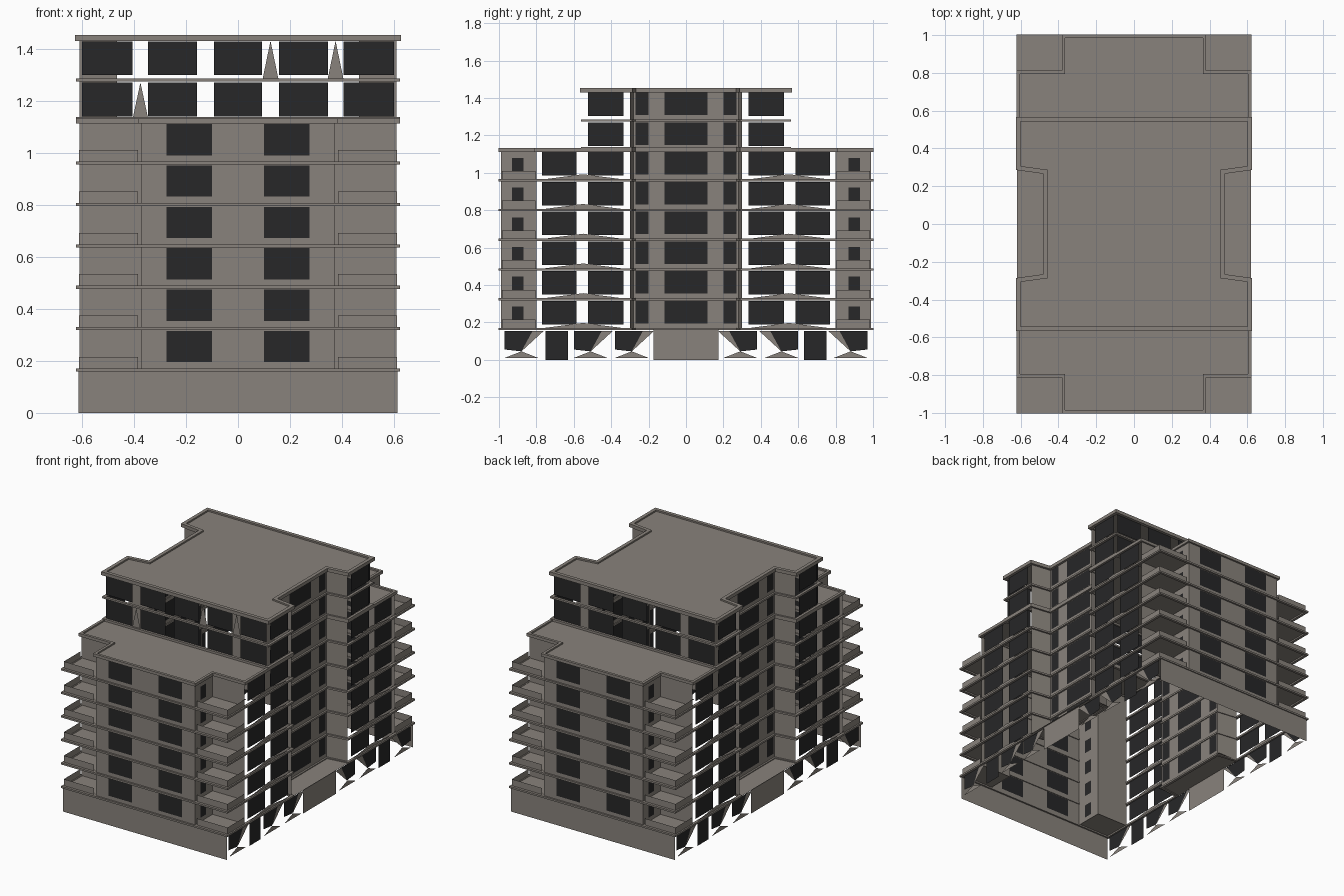
import bpy
from mathutils import Vector

cube = bpy.data.objects.get("Cube")
if cube:
    bpy.data.objects.remove(cube)


def material(name, rgb):
    m = bpy.data.materials.new(name)
    m.use_nodes = True
    m.diffuse_color = (*rgb, 1)
    m.node_tree.nodes["Principled BSDF"].inputs["Base Color"].default_value = (*rgb, 1)
    return m


STONE = material("warm grey stone", (0.25, 0.225, 0.2))
GLASS = material("dark glass", (0.02, 0.02, 0.021))

QUARTERS = [(1, 1), (-1, 1), (1, -1), (-1, -1)]
STEP = 0.159
BASE = 0.165


def make(name, faces, mat, quarters=QUARTERS):
    """Build one object from faces in the +x +y quarter, mirrored to the others."""
    verts, polys = [], []
    for sx, sy in quarters:
        for f in faces:
            start = len(verts)
            verts += [(p[0] * sx, p[1] * sy, p[2]) for p in f]
            ids = list(range(start, len(verts)))
            polys.append(ids if sx * sy > 0 else ids[::-1])
    mesh = bpy.data.meshes.new(name)
    mesh.from_pydata(verts, [], polys)
    mesh.materials.append(mat)
    obj = bpy.data.objects.new(name, mesh)
    bpy.context.collection.objects.link(obj)
    return obj


def panel(a, b, z0, z1):
    """Upright sheet from a to b, facing left of the direction of travel."""
    return [(*a, z0), (*a, z1), (*b, z1), (*b, z0)]


def flat(points, z):
    return [(*p, z) for p in reversed(points)]


def wall(a, b, z0, z1, holes=()):
    """Sheet from a to b with window holes (s0, s1, bottom, top), sorted along it."""
    a, b = Vector(a), Vector(b)
    d = (b - a).normalized()
    stone, glass, s = [], [], 0
    for s0, s1, w0, w1 in holes:
        p, q = a + d * s0, a + d * s1
        stone.append(panel(a + d * s, p, z0, z1))
        stone.append(panel(p, q, z0, w0))
        stone.append(panel(p, q, w1, z1))
        glass.append(panel(p, q, w0, w1))
        s = s1
    stone.append(panel(a + d * s, b, z0, z1))
    return stone, glass


def ledge(path, z0, z1, out):
    """Thin box moulding following the outline of one quarter."""
    pts = [Vector(p) for p in path]
    dirs = [(q - p).normalized() for p, q in zip(pts, pts[1:])]
    normals = [Vector((-d.y, d.x)) for d in dirs]
    outer = []
    for i, p in enumerate(pts):
        n0, n1 = normals[max(i - 1, 0)], normals[min(i, len(normals) - 1)]
        outer.append(p + (n0 + n1) * out / (1 + n0.dot(n1)))
    inner = [p + (p - o) * 0.5 for p, o in zip(pts, outer)]
    faces = []
    for i in range(len(pts) - 1):
        a, b, c, d = outer[i], outer[i + 1], inner[i + 1], inner[i]
        faces += [panel(a, b, z0, z1), panel(c, d, z0, z1),
                  flat([a, b, c, d][::-1], z1), flat([a, b, c, d], z0)]
    return [f if f[0][2] != f[2][2] or f[0][2] == z0 else f[::-1] for f in faces]


# Quarter outlines, from the middle of the end to the middle of the side
recess = [(0.61, 0.3), (0.465, 0.28), (0.465, 0)]
storey_line = [(0, 0.99), (0.61, 0.99)] + recess
notched_line = [(0, 0.99), (0.37, 0.99), (0.37, 0.8), (0.61, 0.8)] + recess
tower_line = [(0, 0.55), (0.61, 0.55)] + recess

stone_end, stone_recess, stone_nook, remnants = [], [], [], []
end_glass, recess_glass, nook_glass, side_glass, tower_glass = [], [], [], [], []
slabs, rails = [], []

for k in range(8):
    z = BASE + k * STEP
    top = z + STEP
    w0, w1 = z + 0.03, z + 0.15

    # Side recess, running the whole height
    s, g = wall(recess[1], recess[2], z, top,
                [(0.01, 0.08, w0, w1), (0.165, 0.28, w0, w1)])
    stone_recess += s + [panel(recess[0], recess[1], z, top)]
    recess_glass += g

    # Side windows, left open between one another
    bays = [(0.525, 0.335)] + ([(0.77, 0.585)] if k < 6 else [])
    for y0, y1 in bays:
        side_glass.append(panel((0.61, y0), (0.61, y1), w0 - 0.005, w1))

    if k < 6:
        # End wall and balcony nook
        s, g = wall((0, 0.99), (0.37, 0.99), z, top, [(0.1, 0.275, w0, w1)])
        stone_end += s
        end_glass += g
        s, g = wall((0.37, 0.99), (0.37, 0.8), z, top,
                    [(0.06, 0.12, z + 0.03, z + 0.12)])
        stone_nook += s + [panel((0.37, 0.8), (0.61, 0.8), z, top)]
        nook_glass += g
        slabs.append(flat([(0.37, 0.8), (0.62, 0.8), (0.62, 0.995), (0.37, 0.995)][::-1], z + 0.004))
        rails += [panel((0.385, 0.985), (0.612, 0.985), z, z + 0.05),
                  panel((0.612, 0.985), (0.612, 0.805), z, z + 0.05)]
        # Low peaked sill along the side
        remnants.append([(0.612, 0.8, z), (0.612, 0.55, z + 0.032), (0.612, 0.3, z)])
    else:
        # Tower end windows
        for x0, x1 in [(0, 0.092), (0.157, 0.345), (0.405, 0.6)]:
            tower_glass.append(panel((x0, 0.55), (x1, 0.55), z + 0.02, w1))

make("end_walls", stone_end, STONE)
make("end_windows", end_glass, GLASS)
make("recess_walls", stone_recess, STONE)
make("recess_windows", recess_glass, GLASS)
make("balcony_walls", stone_nook, STONE)
make("balcony_windows", nook_glass, GLASS)
make("side_windows", side_glass, GLASS)
make("tower_windows", tower_glass, GLASS)
make("balcony_floors", [[(x, y, z) for x, y, z in f[::-1]] for f in slabs], STONE)
make("balcony_rails", rails, STONE)
make("side_sills", remnants, STONE)

# Storey ledges and cornices
for k in range(6):
    z = BASE + k * STEP
    make(f"storey_ledge_{k + 1}", ledge(storey_line, z - 0.006, z + 0.006, 0.012), STONE)
make("lower_cornice", ledge(notched_line, 1.112, 1.132, 0.012), STONE)
make("tower_base_ledge", ledge(tower_line, 1.115, 1.137, 0.012), STONE)
make("tower_ledge", ledge(tower_line, 1.273, 1.285, 0.012), STONE)
make("tower_cornice", ledge(tower_line, 1.43, 1.453, 0.016), STONE)

# Roofs and recess deck
make("lower_roof", [flat([(0, 0.55), (0.61, 0.55), (0.61, 0.8), (0.37, 0.8),
                          (0.37, 0.99), (0, 0.99)][::-1], 1.122)[::-1]], STONE)
make("tower_roof", [flat([(0, 0)] + tower_line, 1.443)], STONE)
make("recess_deck", [flat([(0.46, 0), (0.46, 0.3), (0.62, 0.3), (0.62, 0)], BASE)], STONE)

# Ground storey: solid ends, broken glazed sides
make("ground_end_walls", [panel((0, 0.995), (0.613, 0.995), 0, BASE)], STONE)
make("ground_side_panels", [panel((0.61, 0.175), (0.61, 0), 0, BASE)], STONE)
shards, panes = [], []
for y0, y1 in [(0.2, 0.38), (0.42, 0.6), (0.79, 0.97)]:
    mid = (y0 + y1) / 2
    panes.append([(0.61, y1, 0.055), (0.61, y1, 0.155), (0.61, y0, 0.155), (0.61, mid, 0.045)])
    shards += [[(0.613, y1, 0.01), (0.613, mid, 0.045), (0.613, y0, 0.01)],
               [(0.612, mid, 0.045), (0.612, y0 + 0.03, 0.155), (0.612, y0 - 0.03, 0.155)]]
panes.append(panel((0.61, 0.75), (0.61, 0.63), 0, 0.155))
make("ground_side_windows", panes, GLASS)
make("ground_side_shards", shards, STONE)

# Pointed piers left between the tower windows
piers = []
for x, z0, z1 in [(0.125, 1.285, 1.43), (0.375, 1.285, 1.43), (-0.375, 1.13, 1.27)]:
    piers.append([(x - 0.03, 0.55, z0), (x, 0.55, z1), (x + 0.03, 0.55, z0)])
make("tower_piers", piers, STONE, [(1, -1)])
